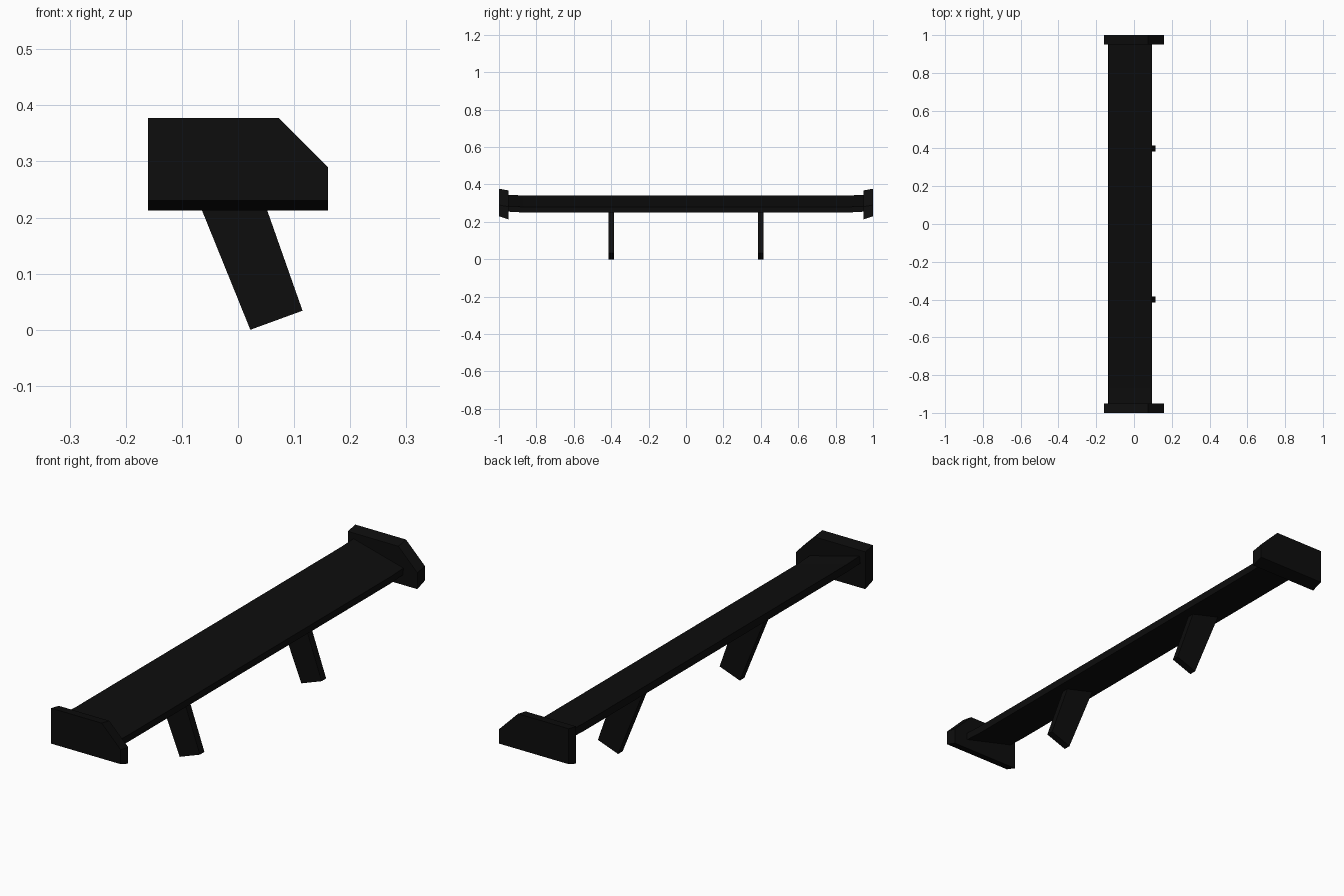
import bpy
import bmesh

cube = bpy.data.objects.get("Cube")
if cube:
    bpy.data.objects.remove(cube, do_unlink=True)

COLOR = (0.004, 0.004, 0.004, 1)
black = bpy.data.materials.new("matte_black")
black.use_nodes = True
black.diffuse_color = COLOR
shader = black.node_tree.nodes["Principled BSDF"]
shader.inputs["Base Color"].default_value = COLOR
shader.inputs["Roughness"].default_value = 0.8


def loft(name, sections):
    """Join matching x-z profiles, each given with its y, into a closed solid."""
    bm = bmesh.new()
    rings = [[bm.verts.new((x, y, z)) for x, z in profile] for y, profile in sections]
    for a, b in zip(rings, rings[1:]):
        for i in range(len(a)):
            j = (i + 1) % len(a)
            bm.faces.new((a[i], a[j], b[j], b[i]))
    bm.faces.new(rings[0])
    bm.faces.new(rings[-1])
    bmesh.ops.recalc_face_normals(bm, faces=bm.faces)
    mesh = bpy.data.meshes.new(name)
    bm.to_mesh(mesh)
    bm.free()
    mesh.materials.append(black)
    obj = bpy.data.objects.new(name, mesh)
    bpy.context.collection.objects.link(obj)
    return obj


# Tilted blade, slightly twisted where it meets the end plates
middle = [(-0.137, 0.311), (-0.134, 0.341), (0.096, 0.28), (0.094, 0.25)]
tip = [(-0.137, 0.315), (-0.134, 0.345), (0.096, 0.284), (0.094, 0.255)]
loft("wing_blade", [(-0.96, tip), (-0.87, middle), (0.87, middle), (0.96, tip)])

# End plates with a cut corner and sloping top and bottom edges
outer = [(-0.16, 0.23), (-0.16, 0.377), (0.073, 0.377), (0.16, 0.29), (0.16, 0.23)]
inner = [(-0.16, 0.213), (-0.16, 0.368), (0.073, 0.368), (0.16, 0.281), (0.16, 0.213)]

# Leaning support legs
leg = [(0.022, 0.0), (0.115, 0.034), (0.028, 0.281), (-0.104, 0.311)]

for side, sign in (("front", -1), ("back", 1)):
    loft(side + "_end_plate", [(sign * 0.95, inner), (sign, outer)])
    loft(side + "_support_leg", [(sign * 0.4 - 0.015, leg), (sign * 0.4 + 0.015, leg)])
